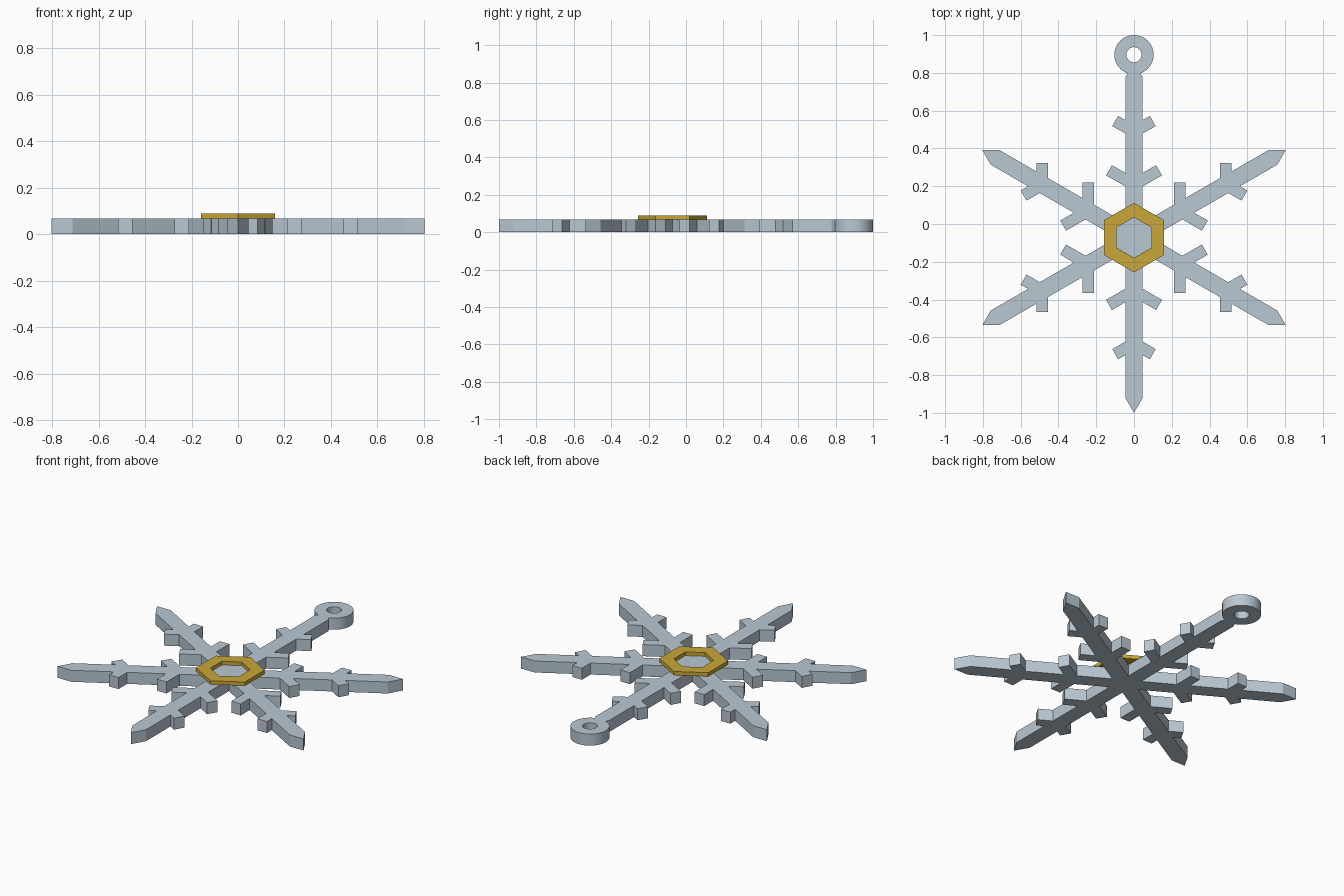
import bpy, bmesh
from math import sin, cos, tan, pi, radians
from mathutils import Matrix, Vector

if "Cube" in bpy.data.objects:
    bpy.data.objects.remove(bpy.data.objects["Cube"])

CENTRE = Vector((0, -0.072))   # middle of the snowflake
THICK = 0.068                  # plate thickness
ARM = 0.045                    # half width of an arm
TWIG = 0.031                   # half width of a side twig
TWIGS = [(0.28, 0.153), (0.56, 0.115)]   # start along the arm, length


def material(name, color):
    mat = bpy.data.materials.new(name)
    mat.use_nodes = True
    mat.diffuse_color = color
    mat.node_tree.nodes["Principled BSDF"].inputs["Base Color"].default_value = color
    return mat


def finish(name, bm, mat):
    bmesh.ops.recalc_face_normals(bm, faces=bm.faces)
    mesh = bpy.data.meshes.new(name)
    bm.to_mesh(mesh)
    bm.free()
    mesh.materials.append(mat)
    obj = bpy.data.objects.new(name, mesh)
    bpy.context.collection.objects.link(obj)
    return obj


def ring(name, sides, outer, inner, z0, z1, centre, mat):
    """Flat washer with the given number of sides, first corner on +y."""
    bm = bmesh.new()
    loops = []
    for r, z in ((outer, z0), (outer, z1), (inner, z1), (inner, z0)):
        angles = [pi / 2 + 2 * pi * i / sides for i in range(sides)]
        loops.append([bm.verts.new((centre.x + r * cos(a), centre.y + r * sin(a), z))
                      for a in angles])
    for k in range(4):
        a, b = loops[k], loops[(k + 1) % 4]
        for i in range(sides):
            j = (i + 1) % sides
            bm.faces.new((a[i], a[j], b[j], b[i]))
    return finish(name, bm, mat)


def arm_side(tip):
    """One edge of an arm, from the inner notch to the tip, as (along, across)."""
    s, c = sin(radians(60)), cos(radians(60))
    pts = [(ARM / tan(radians(30)), ARM)]
    for start, length in TWIGS:
        root = start + ARM / tan(radians(60))
        pts += [(root - TWIG / s, ARM),
                (start + length * c - TWIG * s, length * s + TWIG * c),
                (start + length * c + TWIG * s, length * s - TWIG * c),
                (root + TWIG / s, ARM)]
    return pts + [(0.85, ARM)] + tip


silver = material("frosted silver", (0.49, 0.58, 0.65, 1))
gold = material("gold", (0.59, 0.39, 0.042, 1))

# Snowflake plate: six mirrored arms joined in one outline
outline = []
for k in range(6):
    turn = Matrix.Rotation(radians(90 + 60 * k), 2)
    if k == 0:   # the top arm ends as a neck under the hanging loop
        neck = (0.875, 0.031)
        left, end = arm_side([neck]), []
    else:
        left, end = arm_side([]), [(0.928, 0)]
    right = [(u, -v) for u, v in left]
    # the inner notch is shared with the next arm, so keep it once
    outline += [CENTRE + turn @ Vector(p) for p in right[1:] + end + left[::-1]]

bm = bmesh.new()
base = bm.faces.new([bm.verts.new((p.x, p.y, 0)) for p in outline])
top = bmesh.ops.extrude_face_region(bm, geom=[base], use_keep_orig=True)
bmesh.ops.translate(bm, vec=(0, 0, THICK),
                    verts=[v for v in top["geom"] if isinstance(v, bmesh.types.BMVert)])
finish("snowflake_plate", bm, silver)

# Hanging loop at the end of the top arm
loop = ring("hanging_loop", 64, 0.104, 0.04, 0, THICK, Vector((0, 0.896)), silver)
bpy.ops.object.select_all(action='DESELECT')
loop.select_set(True)
bpy.context.view_layer.objects.active = loop
bpy.ops.object.shade_smooth_by_angle(angle=radians(30))

# Hexagonal frame on top of the centre
ring("centre_hexagon", 6, 0.184, 0.107, THICK, 0.09, CENTRE, gold)
